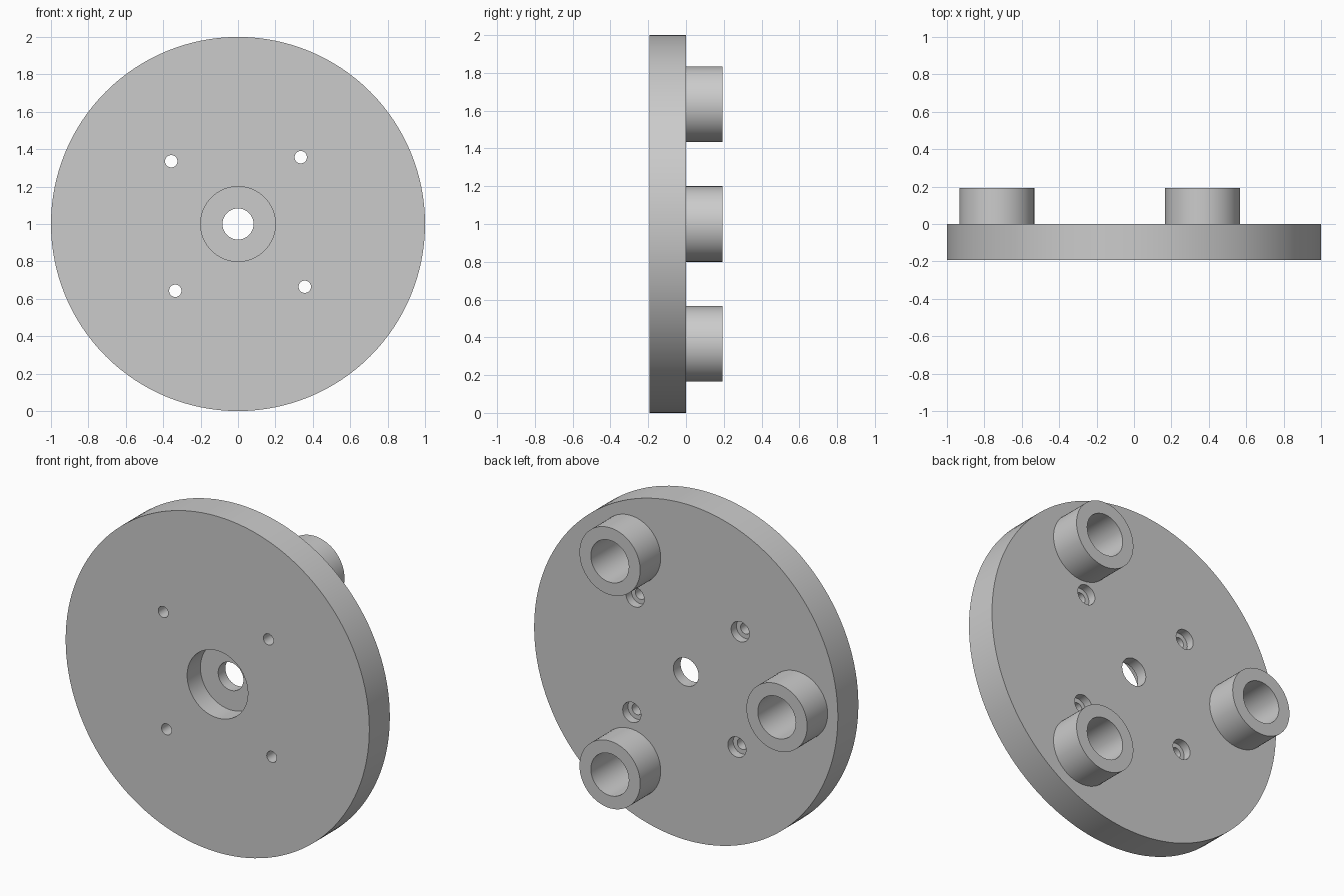
import bpy
import bmesh
from math import radians, sin, cos, tau

cube = bpy.data.objects.get("Cube")
if cube:
    bpy.data.objects.remove(cube)

T = 0.193          # plate thickness and boss height
AXIS_Z = 1.0       # height of the plate axis

grey = bpy.data.materials.new("plain grey")
grey.use_nodes = True
grey.diffuse_color = (0.6, 0.6, 0.6, 1)
grey.node_tree.nodes["Principled BSDF"].inputs["Base Color"].default_value = (0.6, 0.6, 0.6, 1)


def lathe(name, profile, x=0, z=0, segments=64):
    """Revolve (radius, y) points around a y-parallel axis; x, z are offsets from the plate axis."""
    bm = bmesh.new()
    points = [bm.verts.new((r, y, 0)) for r, y in profile]
    edges = [bm.edges.new(pair) for pair in zip(points, points[1:])]
    bmesh.ops.spin(bm, geom=points + edges, cent=(0, 0, 0), axis=(0, 1, 0),
                   angle=tau, steps=segments, use_merge=True)
    bmesh.ops.remove_doubles(bm, verts=bm.verts, dist=1e-5)
    # close the flat ends of solids with single round faces
    if profile[0][1] != profile[-1][1]:
        bmesh.ops.holes_fill(bm, edges=[e for e in bm.edges if e.is_boundary], sides=0)
    bmesh.ops.recalc_face_normals(bm, faces=bm.faces)
    mesh = bpy.data.meshes.new(name)
    bm.to_mesh(mesh)
    bm.free()
    mesh.materials.append(grey)
    obj = bpy.data.objects.new(name, mesh)
    obj.location = (x, 0, AXIS_Z + z)
    bpy.context.collection.objects.link(obj)
    return obj


def ring(count, radius, start):
    """Positions evenly spaced around the plate axis."""
    for i in range(count):
        a = radians(start) + tau * i / count
        yield radius * cos(a), radius * sin(a)


# Round plate
plate = lathe("plate", [(1, -T), (1, 0)], segments=128)

# Centre hole with a wide recess in the front
cutters = [lathe("centre_cutter", [(0.2, -0.3), (0.2, -0.068), (0.083, -0.068), (0.083, 0.1)])]

# Four screw holes, counterbored at the back
for x, z in ring(4, 0.49, 46.8):
    cutters.append(lathe("screw_cutter", [(0.033, -0.3), (0.033, -0.05), (0.06, -0.05), (0.06, 0.1)],
                         x, z, 32))

# Three hollow bosses whose blind bores run on into the plate
bosses = []
for i, (x, z) in enumerate(ring(3, 0.733, 60)):
    bosses.append(lathe(f"boss_{i + 1}", [(0.2, 0), (0.2, T), (0.125, T), (0.125, 0)], x, z))
    cutters.append(lathe("bore_cutter", [(0.125, -0.13), (0.125, 0.1)], x, z))

# Cut the plate and drop the cutters
for cutter in cutters:
    cutter.hide_render = True
    mod = plate.modifiers.new("cut", 'BOOLEAN')
    mod.operation = 'DIFFERENCE'
    mod.solver = 'EXACT'
    mod.object = cutter
graph = bpy.context.evaluated_depsgraph_get()
cut_mesh = bpy.data.meshes.new_from_object(plate.evaluated_get(graph))
plate.modifiers.clear()
plate.data = cut_mesh
for cutter in cutters:
    bpy.data.objects.remove(cutter)

# Smooth round walls, sharp rims
bpy.ops.object.select_all(action='DESELECT')
for obj in [plate] + bosses:
    obj.select_set(True)
bpy.context.view_layer.objects.active = plate
bpy.ops.object.shade_smooth_by_angle(angle=radians(30))
